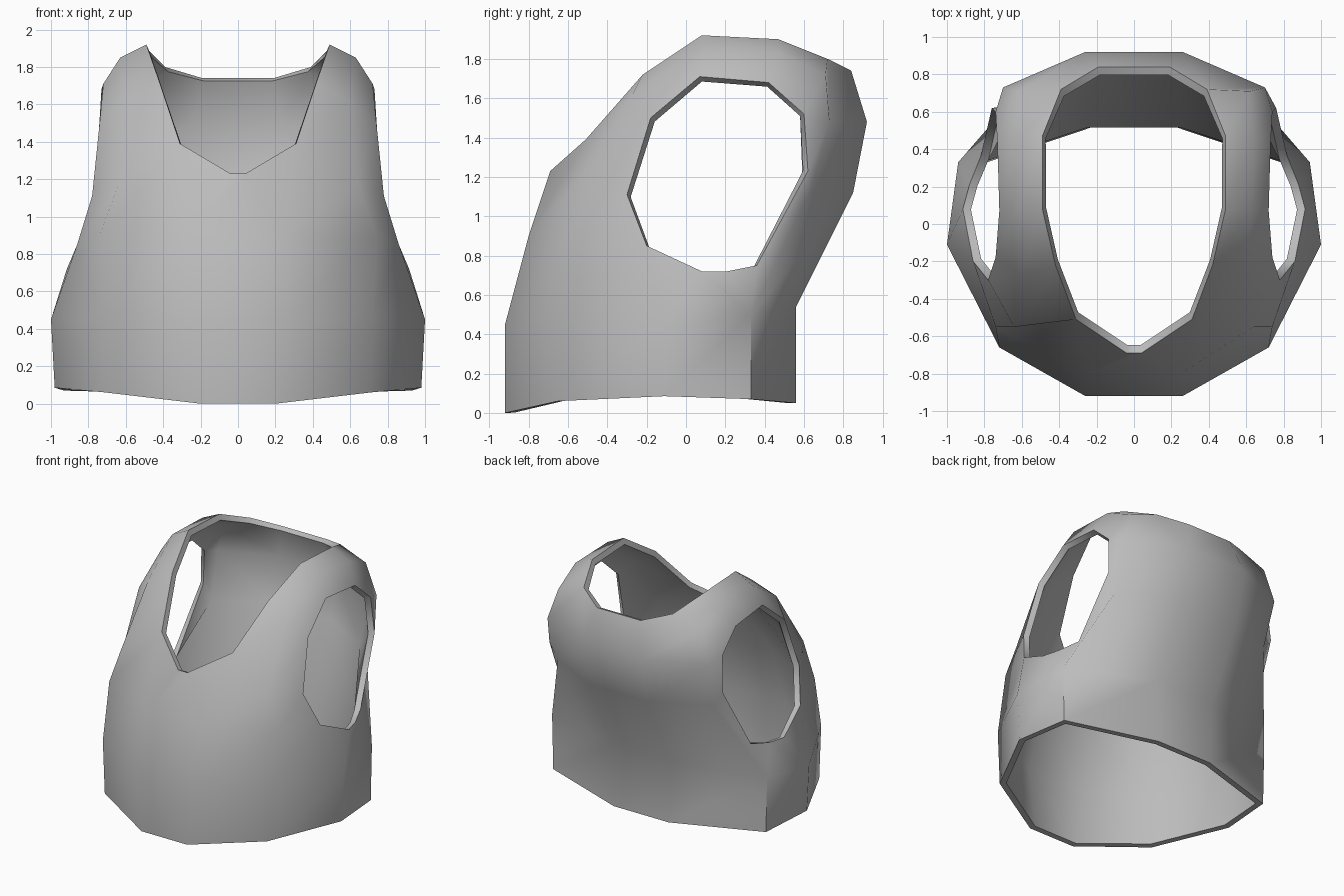
import bpy
import bmesh

if "Cube" in bpy.data.objects:
    bpy.data.objects.remove(bpy.data.objects["Cube"], do_unlink=True)

# Guide rows for one half of the vest, each running from front to back
hem = [(.2, -.92, 0), (.71, -.65, .06), (.98, -.11, .085), (.93, .33, .07), (.24, .56, .05)]
waist = [(.26, -.92, .45), (.72, -.66, .48), (1, -.11, .45), (.94, .33, .5), (.26, .56, .54)]
chest = [(.25, -.8, .9), (.74, -.55, .9)]
neck = [(.04, -.69, 1.23), (.31, -.51, 1.39), (.42, -.22, 1.72), (.49, .08, 1.92),
        (.49, .47, 1.9), (.39, .72, 1.8), (.19, .84, 1.74)]
strap = [(.64, -.55, 1.17), (.6, -.27, 1.62), (.63, .08, 1.85), (.64, .47, 1.83),
         (.62, .71, 1.72), (.7, .73, 1.48), (.68, .63, 1.12)]
armhole = [(.78, -.3, 1.11), (.74, -.18, 1.5), (.72, .07, 1.71), (.73, .42, 1.68),
           (.74, .6, 1.52), (.76, .62, 1.23), (.82, .36, .75), (.88, .21, .72),
           (.915, .08, .72), (.86, -.2, .85)]
spine = [(.26, .92, 1.48), (.25, .85, 1.12)]

bm = bmesh.new()
made = {}


def vert(point):
    """Return the shared vertex at a point."""
    if point not in made:
        made[point] = bm.verts.new(point)
    return made[point]


def flip(row):
    return [(-x, y, z) for x, y, z in row]


def strip(row_a, row_b):
    """Fill between two rows; a repeated point gives a triangle."""
    for i in range(len(row_a) - 1):
        corners = [row_a[i], row_b[i], row_b[i + 1], row_a[i + 1]]
        bm.faces.new([vert(p) for p in dict.fromkeys(corners)])


def both_sides(row_a, row_b):
    strip(row_a, row_b)
    strip(flip(row_b), flip(row_a))


front_hip, side, back_hip, back = waist[1:]
armpit_front = armhole[-1]

# Waistband
both_sides(hem, waist)
# Front panel up to the neckline
both_sides([waist[0], chest[0], neck[1]], [front_hip, chest[1], strap[0]])
both_sides([chest[0], neck[0]], [neck[1], neck[1]])
# Shoulder strap and back panel, from the neck out to the strap ridge
ridge = strap + [back_hip]
both_sides(neck[1:6] + spine + [back], ridge)
both_sides([neck[6], spine[0]], [neck[5], neck[5]])
# Strap ridge out to the armhole
both_sides(ridge, armhole[:5] + [armhole[4]] + armhole[5:7])
# Side panel under the armhole
both_sides([armhole[0]] + [armpit_front] * 3 + armhole[8:5:-1],
           [strap[0], chest[1], front_hip, side, side, back_hip, back_hip])
# Centre panels joining the two halves
front_line = [hem[0], waist[0], chest[0], neck[0]]
back_line = [hem[-1], back, spine[1], spine[0], neck[-1]]
strip(flip(front_line), front_line)
strip(back_line, flip(back_line))

# Make every face point outward
bmesh.ops.recalc_face_normals(bm, faces=bm.faces)
bm.normal_update()
front_face = min(bm.faces, key=lambda f: f.calc_center_median().y)
if front_face.normal.y > 0:
    bmesh.ops.reverse_faces(bm, faces=bm.faces)

mesh = bpy.data.meshes.new("vest")
bm.to_mesh(mesh)
bm.free()
vest = bpy.data.objects.new("vest", mesh)
bpy.context.collection.objects.link(vest)

# Plain grey material
grey = bpy.data.materials.new("plain_grey")
grey.use_nodes = True
colour = (.5, .5, .5, 1)
grey.diffuse_color = colour
grey.node_tree.nodes["Principled BSDF"].inputs["Base Color"].default_value = colour
mesh.materials.append(grey)

# Wall thickness, then smooth panels with crisp rims
bpy.ops.object.select_all(action="DESELECT")
vest.select_set(True)
bpy.context.view_layer.objects.active = vest
wall = vest.modifiers.new("wall", "SOLIDIFY")
wall.thickness = .045
wall.offset = -1
wall.use_even_offset = True
bpy.ops.object.modifier_apply(modifier=wall.name)
bpy.ops.object.shade_smooth_by_angle(angle=1.1)
